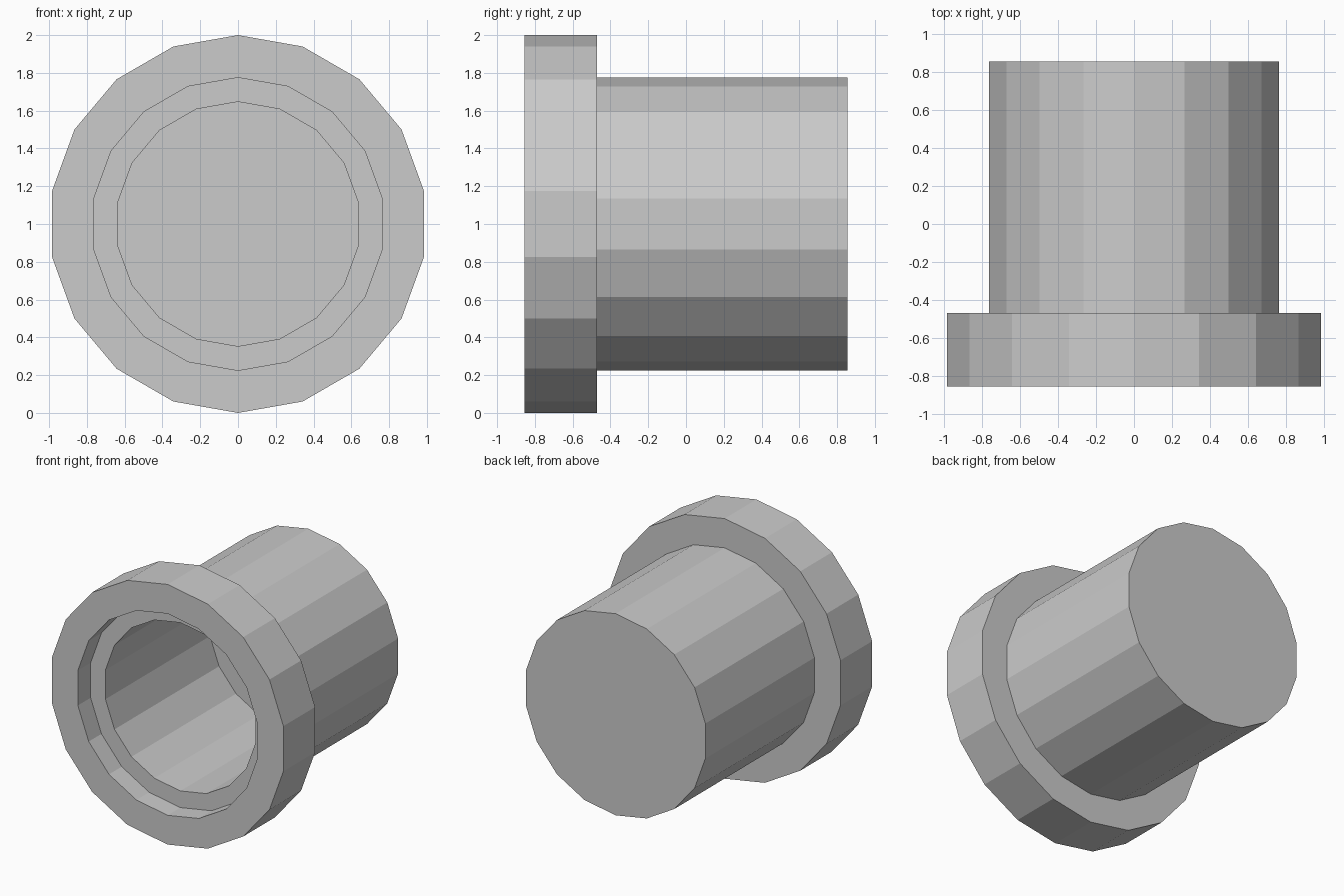
import bpy, bmesh
from math import sin, cos, pi

if "Cube" in bpy.data.objects:
    bpy.data.objects.remove(bpy.data.objects["Cube"])

SIDES = 18
CENTRE_Z = 1.0


def lathe(name, profile):
    """Revolve (radius, y) points around the y axis; both open ends are capped."""
    bm = bmesh.new()
    rings = []
    for r, y in profile:
        rings.append([bm.verts.new((r * sin(2 * pi * i / SIDES), y,
                                    CENTRE_Z + r * cos(2 * pi * i / SIDES)))
                      for i in range(SIDES)])
    for a, b in zip(rings, rings[1:]):
        for i in range(SIDES):
            j = (i + 1) % SIDES
            bm.faces.new((a[i], a[j], b[j], b[i]))
    bm.faces.new(rings[0])
    bm.faces.new(rings[-1])
    bmesh.ops.recalc_face_normals(bm, faces=bm.faces)
    mesh = bpy.data.meshes.new(name)
    bm.to_mesh(mesh)
    bm.free()
    obj = bpy.data.objects.new(name, mesh)
    bpy.context.collection.objects.link(obj)
    return obj


# Closed barrel with a front collar, a stepped mouth and a deep blind bore
lathe("collared_barrel", [
    (0.775, 0.855),    # closed back end
    (0.775, -0.47),    # barrel meets collar
    (1.0, -0.47),
    (1.0, -0.855),     # collar front face
    (0.775, -0.855),
    (0.775, -0.70),    # recessed step
    (0.647, -0.70),
    (0.647, 0.57),     # floor of the bore
])
